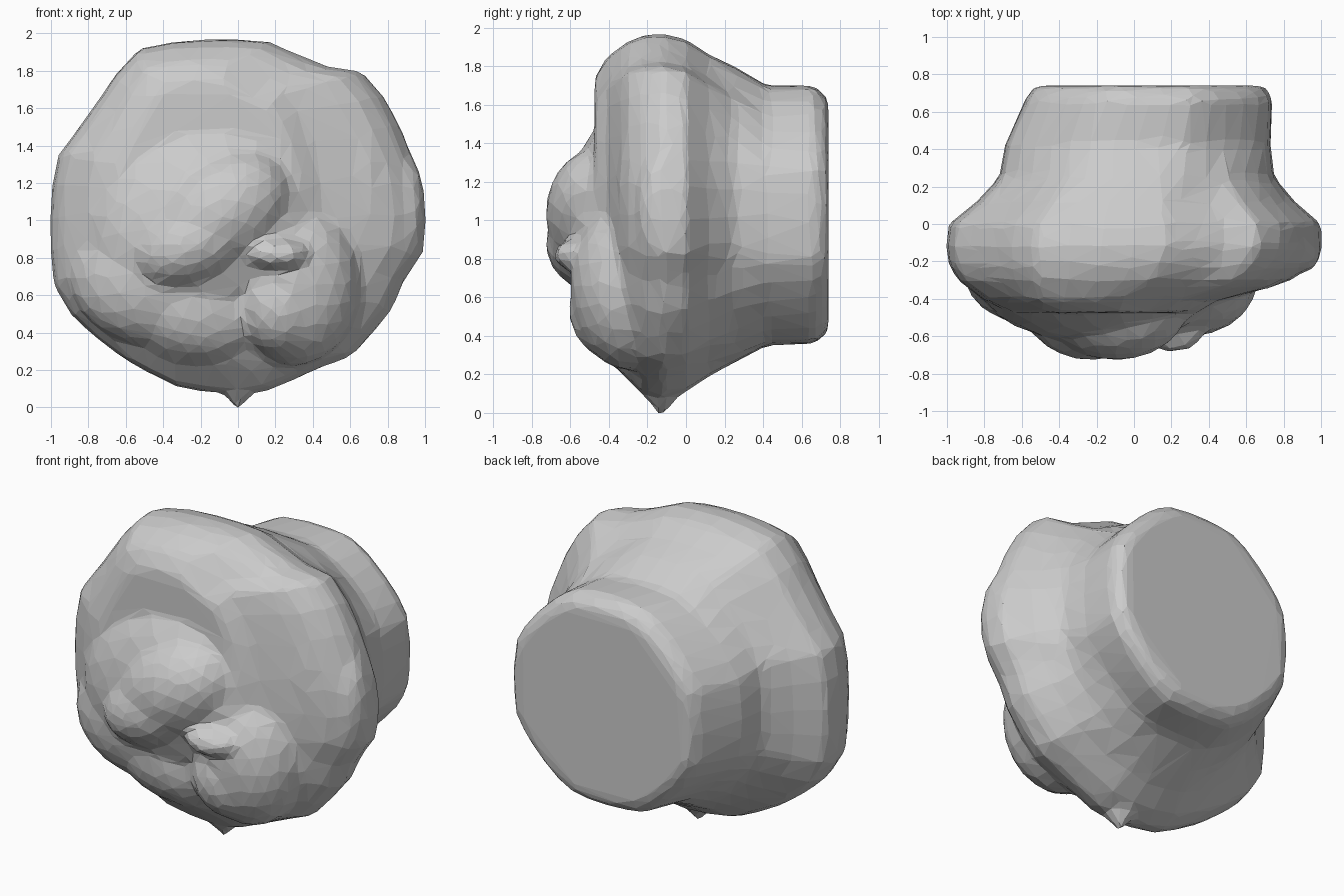
import bpy, bmesh
from math import sin, cos, tau
from mathutils import Matrix, Vector, Euler

if "Cube" in bpy.data.objects:
    bpy.data.objects.remove(bpy.data.objects["Cube"])

N = 36
bm = bmesh.new()

# Widest outline of the body as seen from the front (x, z)
OUTLINE = [(1, 1), (.98, 1.2), (.89, 1.42), (.82, 1.6), (.64, 1.81), (.4, 1.82), (.25, 1.93),
           (.1, 1.96), (-.2, 1.96), (-.5, 1.93), (-.6, 1.85), (-.72, 1.67), (-.84, 1.5),
           (-.97, 1.33), (-1, 1.1), (-1, .85), (-.97, .58), (-.8, .41), (-.6, .26),
           (-.35, .12), (-.1, .08), (.12, .08), (.42, .21), (.6, .28), (.8, .49), (.88, .68), (.98, .82)]


def outline_radius(a):
    """Distance from (0, 1) to the outline along angle a."""
    d = Vector((cos(a), sin(a)))
    pts = [Vector((x, z - 1)) for x, z in OUTLINE]
    for p, q in zip(pts, pts[1:] + pts[:1]):
        e = q - p
        den = d.x * e.y - d.y * e.x
        if abs(den) < 1e-9:
            continue
        t = (p.x * e.y - p.y * e.x) / den
        s = (p.x * d.y - p.y * d.x) / den
        if t > 0 and -1e-6 <= s <= 1 + 1e-6:
            return t
    return 1


RADII = [outline_radius(tau * i / N) for i in range(N)]


def ring(y, x0, x1, z0, z1, mix):
    """One cross-section: the lumpy outline blended towards a rounded octagon, fitted to a box."""
    out = []
    for i, r in enumerate(RADII):
        a = tau * i / N
        u, v = r * cos(a), (r * sin(a) - .02) / .94
        side = (a + tau / 16) % (tau / 8) - tau / 16
        r2 = .5 + .5 / cos(side)
        u, v = u * mix + r2 * cos(a) * (1 - mix), v * mix + r2 * sin(a) * (1 - mix)
        out.append(bm.verts.new(((x0 + x1) / 2 + u * (x1 - x0) / 2, y,
                                 (z0 + z1) / 2 + v * (z1 - z0) / 2)))
    return out


# Body lofted from the flat back to the front face
SECTIONS = [(.74, -.53, .70, .42, 1.63, 0), (.67, -.58, .74, .36, 1.70, 0),
            (.42, -.69, .73, .35, 1.70, 0), (.25, -.72, .75, .26, 1.80, .4),
            (.12, -.84, .86, .19, 1.86, .9), (0, -.99, 1, .11, 1.94, 1),
            (-.12, -1.005, 1.01, .07, 1.97, 1), (-.22, -.99, .95, .09, 1.96, 1),
            (-.30, -.94, .84, .17, 1.93, 1), (-.34, -.89, .72, .21, 1.90, 1),
            (-.41, -.80, .45, .27, 1.85, .9), (-.475, -.66, .34, .36, 1.74, .8)]
rings = [ring(*s) for s in SECTIONS]
for a, b in zip(rings, rings[1:]):
    for i in range(N):
        j = (i + 1) % N
        bm.faces.new((a[i], a[j], b[j], b[i]))
bm.faces.new(rings[0][::-1])
bm.faces.new(rings[-1])


def lump(loc, rad, tilt=0):
    m = Matrix.LocRotScale(Vector(loc), Euler((0, tilt, 0)), Vector(rad))
    bmesh.ops.create_icosphere(bm, subdivisions=3, radius=1, matrix=m)


# Front folds: a broad sloping brow running down to the left, with a cheek and chin under it
lump((-.20, -.36, .98), (.62, .27, .52), -.4)
lump((-.10, -.44, 1.04), (.42, .29, .30), -.6)
lump((-.24, -.44, .88), (.36, .29, .24), -.4)
lump((-.42, -.30, .70), (.48, .26, .38))
lump((-.24, -.30, .54), (.40, .25, .30), .3)
# Right cheek with the small point above it
lump((.30, -.30, .66), (.36, .30, .44))
lump((.23, -.36, .54), (.24, .25, .27))
lump((.21, -.54, .82), (.18, .15, .09))
lump((.14, -.38, .96), (.24, .20, .24))
# Right-hand lobe and the side swellings
lump((.64, -.12, 1.14), (.24, .24, .66), -.08)
lump((.90, -.13, 1.05), (.10, .13, .30))
# Pointed tip underneath
bmesh.ops.create_cone(bm, cap_ends=True, segments=8, radius1=.20, radius2=0, depth=.25,
                      matrix=Matrix.Translation((0, -.13, .095)) @ Matrix.Rotation(tau / 2, 4, 'X'))
bmesh.ops.recalc_face_normals(bm, faces=bm.faces)

mesh = bpy.data.meshes.new("lumpy_body")
bm.to_mesh(mesh)
bm.free()
body = bpy.data.objects.new("lumpy_body", mesh)
bpy.context.collection.objects.link(body)

# Fuse the parts into one skin, soften the joins, then cut to large flat facets
fuse = body.modifiers.new("fuse", 'REMESH')
fuse.mode = 'VOXEL'
fuse.voxel_size = .03
soft = body.modifiers.new("soften", 'SMOOTH')
soft.factor, soft.iterations = .5, 5
facet = body.modifiers.new("facet", 'DECIMATE')
facet.ratio = .06
